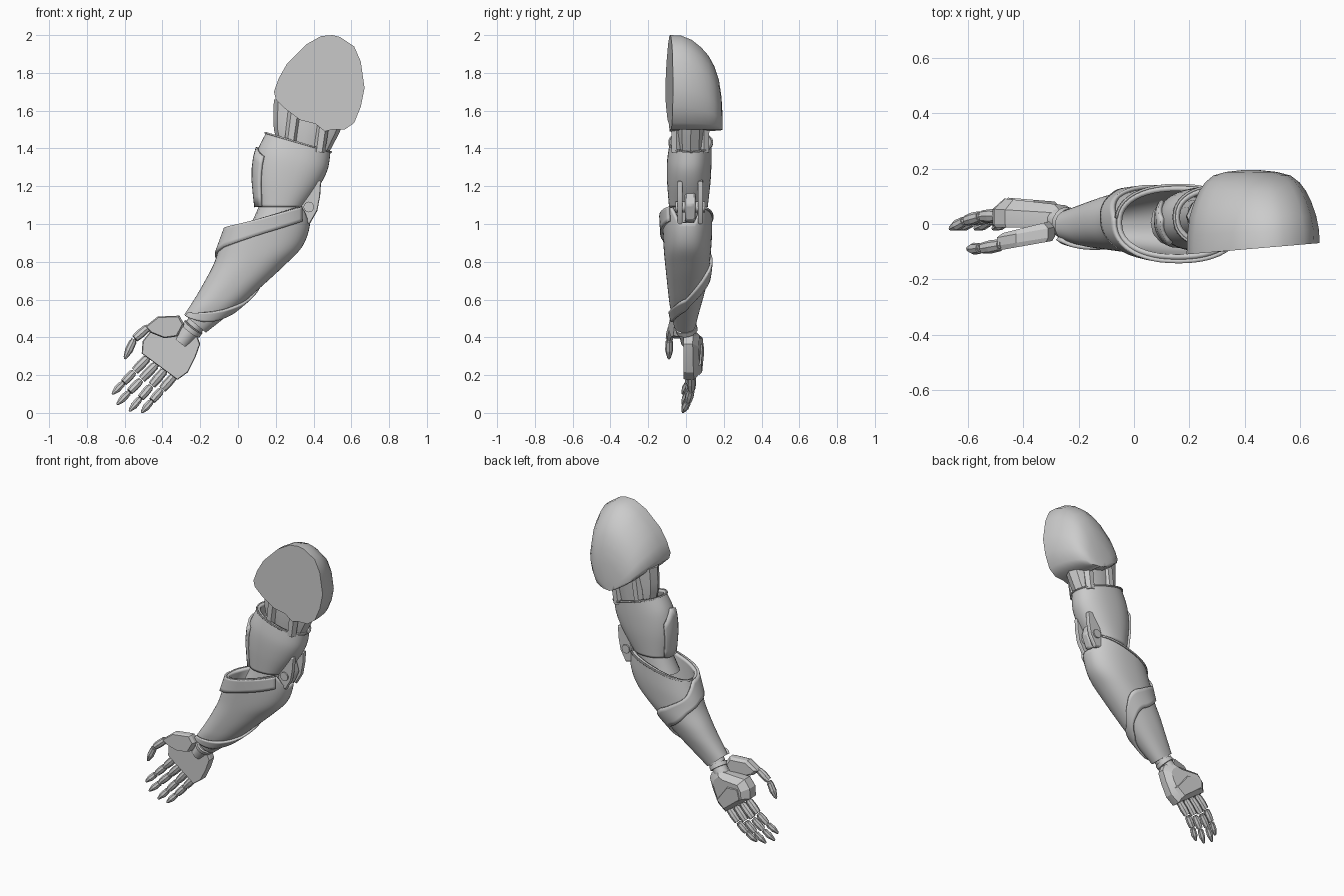
import bpy, bmesh, math
from mathutils import Vector

if "Cube" in bpy.data.objects:
    bpy.data.objects.remove(bpy.data.objects["Cube"])


def finish(name, bm, angle=35, thick=0, offset=-1, bevel=0):
    me = bpy.data.meshes.new(name)
    bm.to_mesh(me)
    bm.free()
    ob = bpy.data.objects.new(name, me)
    bpy.context.collection.objects.link(ob)
    if thick:
        m = ob.modifiers.new("shell", 'SOLIDIFY')
        m.thickness, m.offset = thick, offset
    if bevel:
        m = ob.modifiers.new("bevel", 'BEVEL')
        m.width, m.segments = bevel, 1
    bpy.ops.object.select_all(action='DESELECT')
    ob.select_set(True)
    bpy.context.view_layer.objects.active = ob
    bpy.ops.object.shade_smooth_by_angle(angle=math.radians(angle))
    return ob


def spline(keys, t):
    """Smooth interpolation through tuples, t counted in key steps."""
    n = len(keys) - 1
    i = max(0, min(n - 1, int(t)))
    f = t - i
    a, b, c, d = (keys[max(0, min(n, k))] for k in range(i - 1, i + 3))
    return [q + .5 * f * (r - p + f * (2 * p - 5 * q + 4 * r - s + f * (3 * (q - r) + s - p)))
            for p, q, r, s in zip(a, b, c, d)]


def limb_point(rings, t, th):
    """Ring key: left x, left z, right x, right z, front y, back y."""
    lx, lz, rx, rz, y0, y1 = spline(rings, t)
    c, s = math.cos(th), math.sin(th)
    c = math.copysign(abs(c) ** .88, c)
    s = math.copysign(abs(s) ** .88, s)
    return Vector(((lx + rx) / 2 + c * (rx - lx) / 2, (y0 + y1) / 2 + s * (y1 - y0) / 2,
                   (lz + rz) / 2 + c * (rz - lz) / 2))


def grid(name, f, nu, nv, closed=True, caps=(), **kw):
    bm = bmesh.new()
    cols = nv if closed else nv + 1
    rows = [[bm.verts.new(f(i / nu, j / nv)) for j in range(cols)] for i in range(nu + 1)]
    for i in range(nu):
        for j in range(nv):
            k = (j + 1) % cols
            bm.faces.new((rows[i][j], rows[i + 1][j], rows[i + 1][k], rows[i][k]))
    if 0 in caps:
        bm.faces.new(rows[0])
    if 1 in caps:
        bm.faces.new(rows[-1][::-1])
    return finish(name, bm, **kw)


def limb(name, rings, notch=lambda th: 0, nu=20, nv=40, **kw):
    n = len(rings) - 1

    def f(u, v):
        th = v * math.tau
        t0 = notch(th)
        return limb_point(rings, t0 + (n - t0) * u, th)
    return grid(name, f, nu, nv, **kw)


def wrap(name, rings, keys, nv, thick):
    """Raised strip on a limb; key: angle in degrees, first t, last t."""
    def f(u, v):
        x = v * (len(keys) - 1)
        i = min(int(x), len(keys) - 2)
        a, t0, t1 = [p + (q - p) * (x - i) for p, q in zip(keys[i], keys[i + 1])]
        return limb_point(rings, t0 + (t1 - t0) * u, math.radians(a))
    return grid(name, f, 5, nv, closed=False, thick=thick, offset=1)


def stack(name, outline, levels, anchor, **kw):
    """Outline in xz lofted along y; level: y, x scale, z scale, tilt in x."""
    bm = bmesh.new()
    ax, az = anchor
    rows = [[bm.verts.new((ax + (x - ax) * sx, y + tilt * (x - ax), az + (z - az) * sz))
             for x, z in outline] for y, sx, sz, tilt in levels]
    n = len(outline)
    for a, b in zip(rows, rows[1:]):
        for j in range(n):
            k = (j + 1) % n
            bm.faces.new((a[j], a[k], b[k], b[j]))
    bm.faces.new(rows[0])
    bm.faces.new(rows[-1][::-1])
    bmesh.ops.recalc_face_normals(bm, faces=bm.faces)
    return finish(name, bm, **kw)


def bones(name, parts, sides=8, **kw):
    """Tapered cylinders; part: start, end, start radius, end radius."""
    bm = bmesh.new()
    for a, b, r0, r1 in parts:
        a, b = Vector(a), Vector(b)
        d = b - a
        m = d.to_track_quat('Z', 'Y').to_matrix().to_4x4()
        m.translation = (a + b) / 2
        bmesh.ops.create_cone(bm, cap_ends=True, segments=sides, radius1=r0, radius2=r1,
                              depth=d.length, matrix=m)
    return finish(name, bm, **kw)


# Shoulder dome, flat at the front
shoulder = [(.19, 1.70), (.215, 1.77), (.26, 1.85), (.36, 1.95), (.44, 1.995), (.5, 2.0), (.54, 1.99),
            (.615, 1.94), (.65, 1.86), (.67, 1.72), (.65, 1.62), (.615, 1.535), (.565, 1.5),
            (.5, 1.50), (.46, 1.49), (.41, 1.53), (.33, 1.55), (.25, 1.61), (.2, 1.66)]
stack("shoulder_shell", shoulder,
      [(-.09, 1, 1, .085), (-.03, .99, .995, .04), (.03, .95, .95, 0), (.08, .88, .87, 0),
       (.12, .80, .78, 0), (.15, .71, .67, 0), (.175, .58, .52, 0), (.188, .38, .34, 0),
       (.194, .15, .14, 0)], (.42, 1.5), angle=40)

# Shoulder joint: core and struts
limb("shoulder_joint", [(.19, 1.66, .58, 1.58, -.06, .12), (.19, 1.5, .53, 1.47, -.06, .11),
                        (.23, 1.38, .45, 1.32, -.05, .10)], nu=6, nv=12, caps=(0, 1), angle=25)
bones("shoulder_struts", [((x + .03, y, 1.6), (x, y, 1.38), .035, .03)
                          for x in (.27, .43) for y in (-.05, .095)], sides=6)

# Upper arm shell with a raised plate on the outer side
upper = [(.15, 1.485, .49, 1.385, -.085, .135), (.10, 1.38, .475, 1.29, -.10, .135),
         (.085, 1.25, .43, 1.20, -.10, .13), (.10, 1.09, .35, 1.09, -.09, .115)]
limb("upper_arm_shell", upper, thick=.018)
limb("upper_arm_core", [(.19, 1.42, .45, 1.34, -.06, .11), (.13, 1.15, .36, 1.12, -.07, .10),
                        (.06, .98, .32, .98, -.09, .10)], nu=6, nv=16, caps=(0, 1))
wrap("upper_arm_rim", upper, [(0, 0, .12), (360, 0, .12)], 40, .008)
wrap("upper_arm_plate", upper, [(150, 1.5, 2.95), (180, .8, 3), (222, 1.1, 2.95)], 10, .014)

# Elbow: side links, centre link and pin
link = [(.36, 1.19), (.405, 1.24), (.44, 1.225), (.435, 1.15), (.42, 1.07), (.38, 1.0), (.31, 1.02)]
for y in (-.032, .077):
    stack("elbow_link", link, [(y - .014, .92, .92, 0), (y - .008, 1, 1, 0), (y + .008, 1, 1, 0),
                               (y + .014, .92, .92, 0)], (.39, 1.12), angle=25)
stack("elbow_centre_link", [(.34, 1.16), (.40, 1.17), (.42, 1.10), (.385, 1.02), (.30, 1.0)],
      [(-.005, 1, 1, 0), (.05, 1, 1, 0)], (.37, 1.1), bevel=.008)
stack("elbow_crossbar", [(.37, 1.20), (.405, 1.238), (.435, 1.22), (.41, 1.19)],
      [(-.04, 1, 1, 0), (.085, 1, 1, 0)], (.4, 1.2), bevel=.005)
bones("elbow_pin", [((.375, -.055, 1.09), (.375, .1, 1.09), .028, .028)], sides=16)

# Forearm shell, notched behind the elbow, with a spiral band
fore = [(-.06, .98, .38, 1.105, -.128, .137), (-.10, .87, .38, .99, -.122, .137),
        (-.13, .785, .34, .88, -.115, .13), (-.18, .69, .245, .78, -.105, .12),
        (-.22, .62, .12, .665, -.095, .10), (-.255, .565, 0, .56, -.085, .078),
        (-.285, .52, -.17, .425, -.065, .052)]


def notch(th):
    a = abs((th + math.pi) % math.tau - math.pi)
    return max(0, min(.85, 1.5 * (1 - a / math.radians(40))))


limb("forearm_shell", fore, notch, nu=28, nv=48, caps=(1,), thick=.018)
wrap("forearm_spiral_band", fore,
     [(-500, 5.6, 6), (-420, 5.1, 5.6), (-360, 4.6, 5.1), (-315, 3.6, 4.3), (-270, 2.4, 3.4),
      (-225, 1.2, 2.2), (-185, .1, 1.35), (-150, 0, 1.0), (-90, 0, .8), (-40, 0, .7)], 72, .014)
wrap("forearm_back_rim", fore, [(40, 0, .15), (175, 0, .15)], 16, .008)

# Wrist
bones("wrist", [((-.19, -.005, .51), (-.235, 0, .455), .052, .05),
                ((-.235, 0, .455), (-.25, .005, .435), .058, .058),
                ((-.25, .005, .435), (-.30, .02, .375), .046, .046)], sides=16)

# Palm with a chamfered back plate
palm = [(-.215, .405), (-.2, .365), (-.225, .295), (-.265, .215), (-.32, .175), (-.51, .315),
        (-.505, .38), (-.465, .43), (-.305, .43), (-.26, .445)]
stack("palm", palm, [(-.012, .97, .97, 0), (.0, 1, 1, 0), (.045, 1, 1, -.06), (.08, .72, .72, -.08)],
      (-.36, .31), angle=20)
stack("back_of_hand_plate", [(-.27, .25), (-.33, .2), (-.47, .31), (-.45, .38), (-.36, .37)],
      [(.07, 1, 1, -.05), (.088, .85, .85, -.07)], (-.37, .3), angle=20)

# Thumb pad and thumb
stack("thumb_pad", [(-.495, .455), (-.425, .51), (-.31, .515), (-.285, .47), (-.32, .405),
                    (-.39, .395), (-.465, .425)],
      [(-.078, .9, .9, .16), (-.062, 1, 1, .16), (-.03, 1, 1, .18), (-.012, .8, .8, .2)],
      (-.39, .455), angle=20)


def digit(name, pts, r):
    parts = []
    for i, (a, b) in enumerate(zip(pts, pts[1:])):
        a, b = Vector(a), Vector(b)
        r0 = r * (1 - .1 * i)
        m = a.lerp(b, .55)
        parts += [(a, a.lerp(b, .12), r0 * .7, r0 * .7), (a.lerp(b, .1), m, r0 * .9, r0),
                  (m, a.lerp(b, .94), r0, r0 * (.45 if i == len(pts) - 2 else .85))]
    parts.append((Vector(pts[-2]).lerp(Vector(pts[-1]), .92), pts[-1], r * .38, r * .2))
    bones(name, parts, angle=40)


digit("thumb", [(-.475, -.075, .455), (-.55, -.088, .39), (-.60, -.09, .285)], .024)

# Four fingers, curling towards the front
for (x0, z0), (x1, z1) in [((-.475, .295), (-.665, .10)), ((-.43, .26), (-.64, .045)),
                           ((-.385, .23), (-.575, .01)), ((-.335, .20), (-.51, .003))]:
    digit("finger", [(x0 + (x1 - x0) * k, y, z0 + (z1 - z0) * k)
                     for k, y in ((0, .03), (.4, .028), (.7, .012), (1, -.018))], .025)
